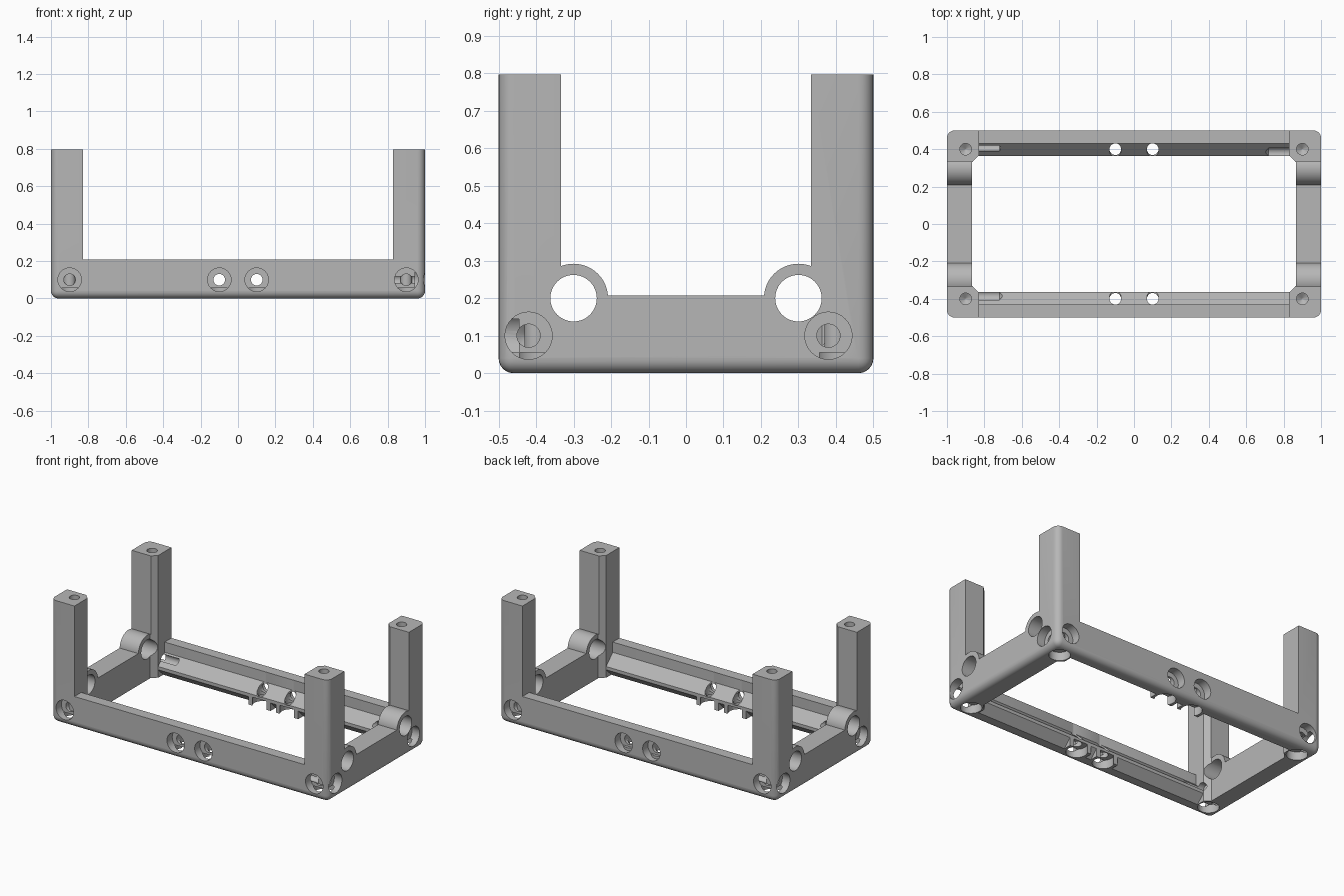
import bpy, bmesh
from math import cos, sin, pi, radians
from mathutils import Matrix, Vector

cube = bpy.data.objects.get("Cube")
if cube:
    bpy.data.objects.remove(cube, do_unlink=True)

grey = bpy.data.materials.new("plain_grey")
grey.use_nodes = True
grey.diffuse_color = (0.47, 0.47, 0.47, 1)
grey.node_tree.nodes["Principled BSDF"].inputs["Base Color"].default_value = (0.47, 0.47, 0.47, 1)

HEIGHT, RAIL_TOP = 0.797, 0.207
POST_X, POST_Y = 0.83, 0.333
SIGNS = (-1, 1)


def make(name, bm):
    bmesh.ops.recalc_face_normals(bm, faces=bm.faces)
    mesh = bpy.data.meshes.new(name)
    bm.to_mesh(mesh)
    bm.free()
    obj = bpy.data.objects.new(name, mesh)
    bpy.context.collection.objects.link(obj)
    return obj


def box(name, x, y, z):
    bm = bmesh.new()
    bmesh.ops.create_cube(bm, size=1)
    for v in bm.verts:
        v.co = [lim[0] if c < 0 else lim[1] for c, lim in zip(v.co, (x, y, z))]
    return make(name, bm)


def prism(name, start, sweep):
    """Extrude a closed outline along a vector."""
    bm = bmesh.new()
    face = bm.faces.new([bm.verts.new(p) for p in start])
    out = bmesh.ops.extrude_face_region(bm, geom=[face])
    moved = [g for g in out["geom"] if isinstance(g, bmesh.types.BMVert)]
    bmesh.ops.translate(bm, verts=moved, vec=sweep)
    return make(name, bm)


def lathe(name, profile, origin, axis, sides=32):
    """Turn (radius, depth) pairs around an axis starting at origin."""
    place = Matrix.Translation(origin) @ Vector(axis).to_track_quat("Z", "Y").to_matrix().to_4x4()
    bm = bmesh.new()
    rings = []
    for r, d in profile:
        angles = [2 * pi * i / sides for i in range(sides)]
        rings.append([bm.verts.new(place @ Vector((r * cos(a), r * sin(a), d))) for a in angles])
    for a, b in zip(rings, rings[1:]):
        for i in range(sides):
            j = (i + 1) % sides
            bm.faces.new((a[i], a[j], b[j], b[i]))
    bm.faces.new(rings[0])
    bm.faces.new(rings[-1])
    return make(name, bm)


def combine(tool, operation="DIFFERENCE"):
    tool.hide_render = True
    mod = frame.modifiers.new("shape", "BOOLEAN")
    mod.operation, mod.solver, mod.object = operation, "EXACT", tool
    bpy.context.view_layer.objects.active = frame
    bpy.ops.object.modifier_apply(modifier=mod.name)
    bpy.data.objects.remove(tool, do_unlink=True)


def screw_hole(origin, axis, depth):
    """Counterbored hole with a drill-point end."""
    combine(lathe("screw_cutter", [(0.063, -0.03), (0.063, 0.055), (0.031, 0.055),
                                   (0.031, depth), (0.002, depth + 0.02)], origin, axis))


# Solid block with rounded upright and bottom edges
frame = box("mounting_frame", (-1, 1), (-0.5, 0.5), (0, HEIGHT))
bm = bmesh.new()
bm.from_mesh(frame.data)
edges = [e for e in bm.edges if min(v.co.z for v in e.verts) < 0.01]
bmesh.ops.bevel(bm, geom=edges, offset=0.04, segments=6, profile=0.5, affect="EDGES")
bm.to_mesh(frame.data)
bm.free()

# Clear the space between the four posts
combine(box("long_gap", (-POST_X, POST_X), (-2, 2), (RAIL_TOP, 2)))
combine(box("short_gap", (-2, 2), (-POST_Y, POST_Y), (RAIL_TOP, 2)))

# Round bosses on the end rails
for sx in SIGNS:
    for sy in SIGNS:
        combine(lathe("tube_boss", [(0.092, 0), (0.092, 0.15)],
                      (sx * 0.85, sy * 0.3, 0.2), (sx, 0, 0), 48), "UNION")

# Central opening with chamfered corners
ox, oy, c = 0.865, 0.363, 0.033
outline = []
for sx, sy in ((1, 1), (-1, 1), (-1, -1), (1, -1)):
    pair = [(sx * ox, sy * (oy - c), -1), (sx * (ox - c), sy * oy, -1)]
    outline += pair if sx == sy else pair[::-1]
combine(prism("opening", outline, (0, 0, 3)))

# Sloped channel above, and chamfer below, on the inside of the long rails
for s in SIGNS:
    channel = [(0.43, 0.4), (0.43, 0.14), (0.32, 0.03), (0.32, 0.4)]
    combine(prism("channel", [(-POST_X, s * y, z) for y, z in channel], (2 * POST_X, 0, 0)))
    chamfer = [(0.425, -0.01), (0.345, 0.07), (0.345, -0.01)]
    for x0, x1 in ((-POST_X, -0.18), (-0.02, 0.02), (0.18, POST_X)):
        combine(prism("chamfer", [(x0, s * y, z) for y, z in chamfer], (x1 - x0, 0, 0)))

# Tube bores running through both end rails
for sy in SIGNS:
    combine(lathe("tube_bore", [(0.062, 0), (0.062, 2.4)], (-1.2, sy * 0.3, 0.2), (1, 0, 0), 48))

# Screw holes in the corners and at the middle of the long rails
for sx in SIGNS:
    for sy in SIGNS:
        screw_hole((sx * 0.9, sy * 0.5, 0.1), (0, -sy, 0), 0.25)
        screw_hole((sx, sy * 0.4 - sx * 0.02, 0.1), (-sx, 0, 0), 0.28)
        screw_hole((sx * 0.9, sy * 0.4, 0), (0, 0, 1), 0.25)
        combine(lathe("post_hole", [(0.031, -0.03), (0.031, 0.18), (0.002, 0.2)],
                      (sx * 0.9, sy * 0.4, HEIGHT), (0, 0, -1)))
        screw_hole((sx * 0.1, sy * 0.5, 0.1), (0, -sy, 0), 0.2)
        screw_hole((sx * 0.1, sy * 0.4, 0), (0, 0, 1), 0.3)

# Finish
frame.data.materials.clear()
frame.data.materials.append(grey)
for p in frame.data.polygons:
    p.material_index = 0
bpy.ops.object.select_all(action="DESELECT")
frame.select_set(True)
bpy.context.view_layer.objects.active = frame
bpy.ops.object.shade_smooth_by_angle(angle=radians(30))
